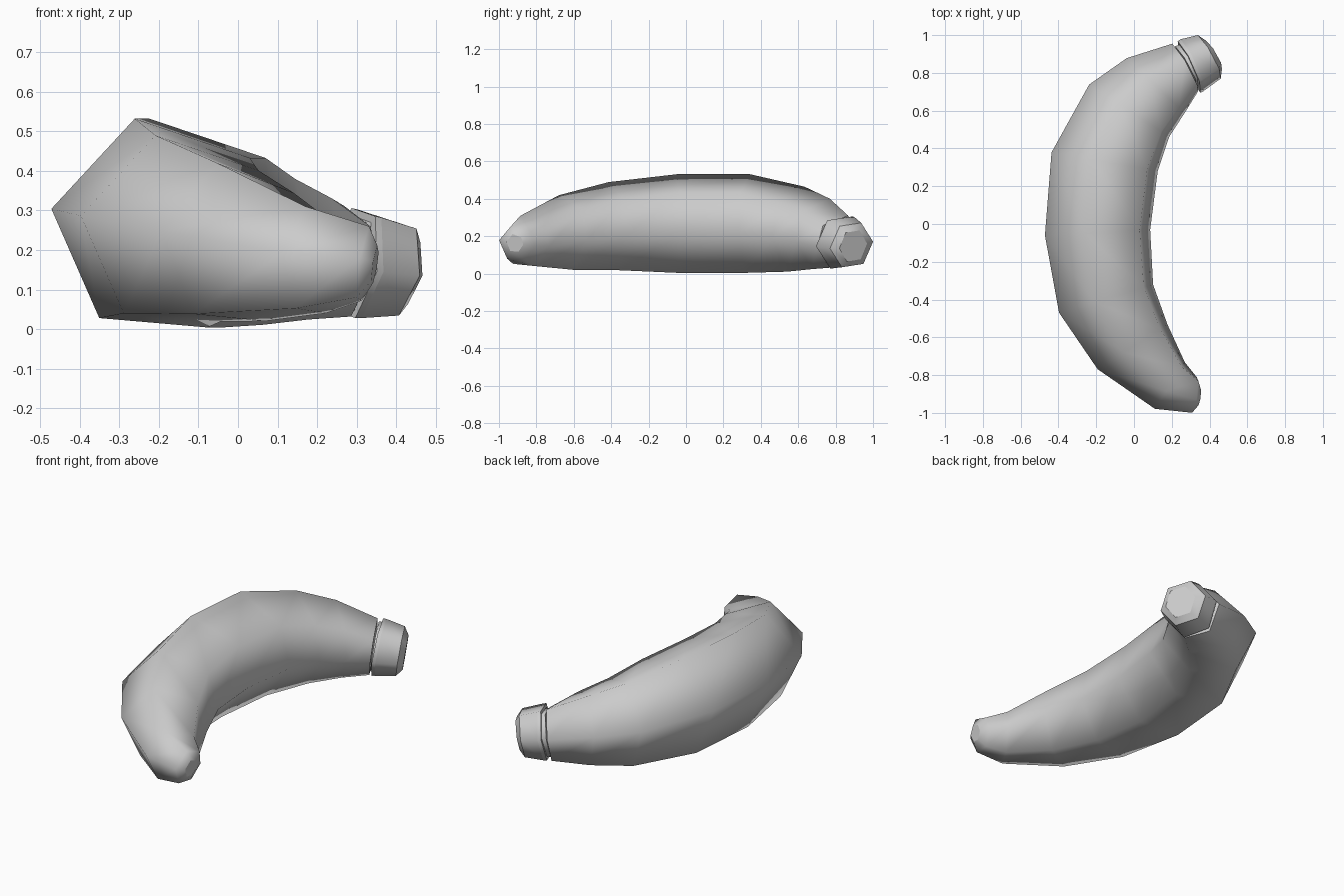
import bpy, bmesh
from math import sin, cos, radians
from mathutils import Vector

if "Cube" in bpy.data.objects:
    bpy.data.objects.remove(bpy.data.objects["Cube"])

UP = Vector((0, 0, 1))
# Corner angles of the cross-sections, measured from the outer side
BODY_CORNERS = (9, 76, 142, 190, 246, 304)
CAP_CORNERS = [8 + 60 * k for k in range(6)]

grey = bpy.data.materials.new("plain_grey")
grey.use_nodes = True
colour = (0.6, 0.6, 0.6, 1)
grey.diffuse_color = colour
grey.node_tree.nodes["Principled BSDF"].inputs["Base Color"].default_value = colour


def loft(name, corners, stations, sharp):
    """Skin six-sided rings; each is outer x, y, inner x, y, centre z, half height, lean."""
    bm = bmesh.new()
    rings = []
    for ox, oy, ix, iy, z, high, lean in stations:
        outer, inner = Vector((ox, oy, z)), Vector((ix, iy, z))
        centre, across = (outer + inner) / 2, (outer - inner) / 2
        # A leaning ring has its top tipped along the path
        rise = (UP + across.cross(UP).normalized() * lean) * high
        rings.append([bm.verts.new(centre + across * cos(radians(a)) + rise * sin(radians(a)))
                      for a in corners])
    count = len(corners)
    for a, b in zip(rings, rings[1:]):
        for k in range(count):
            n = (k + 1) % count
            bm.faces.new((a[k], a[n], b[n], b[k]))
    bm.faces.new(rings[0])
    bm.faces.new(rings[-1])
    bmesh.ops.recalc_face_normals(bm, faces=bm.faces)
    for f in bm.faces:
        f.smooth = True
    # Crisp rims on the chosen rings
    for i in sharp:
        for k in range(count):
            bm.edges.get((rings[i][k], rings[i][(k + 1) % count])).smooth = False
    mesh = bpy.data.meshes.new(name)
    bm.to_mesh(mesh)
    bm.free()
    mesh.materials.append(grey)
    obj = bpy.data.objects.new(name, mesh)
    bpy.context.collection.objects.link(obj)


# Curved body, from the neck to the blunt tip
loft("curved_body", BODY_CORNERS, [
    (0.20, 0.955, 0.342, 0.70, 0.167, 0.148, 0.12),
    (-0.04, 0.88, 0.27, 0.585, 0.207, 0.20, 0),
    (-0.24, 0.74, 0.19, 0.46, 0.231, 0.241, 0),
    (-0.44, 0.38, 0.13, 0.28, 0.26, 0.28, 0),
    (-0.475, -0.06, 0.09, -0.03, 0.26, 0.28, 0),
    (-0.40, -0.47, 0.105, -0.32, 0.247, 0.25, 0),
    (-0.195, -0.77, 0.18, -0.53, 0.214, 0.212, 0),
    (0.11, -0.98, 0.27, -0.73, 0.171, 0.143, 0),
    (0.305, -1.0, 0.335, -0.81, 0.163, 0.10, -0.15),
    (0.34, -0.96, 0.352, -0.87, 0.163, 0.05, -0.15),
], sharp=(0, 9))

# Narrow neck inside the groove
loft("neck", CAP_CORNERS, [
    (0.215, 0.94, 0.335, 0.72, 0.167, 0.13, 0.14),
    (0.25, 0.955, 0.365, 0.73, 0.167, 0.13, 0.14),
], sharp=(0, 1))

# End cap with a raised rim and bevelled end
loft("end_cap", CAP_CORNERS, [
    (0.228, 0.968, 0.355, 0.695, 0.167, 0.15, 0.15),
    (0.243, 0.978, 0.371, 0.703, 0.165, 0.148, 0.15),
    (0.335, 1.0, 0.462, 0.77, 0.153, 0.128, 0.15),
    (0.382, 0.968, 0.468, 0.82, 0.148, 0.09, 0.15),
], sharp=(0, 1, 2, 3))
